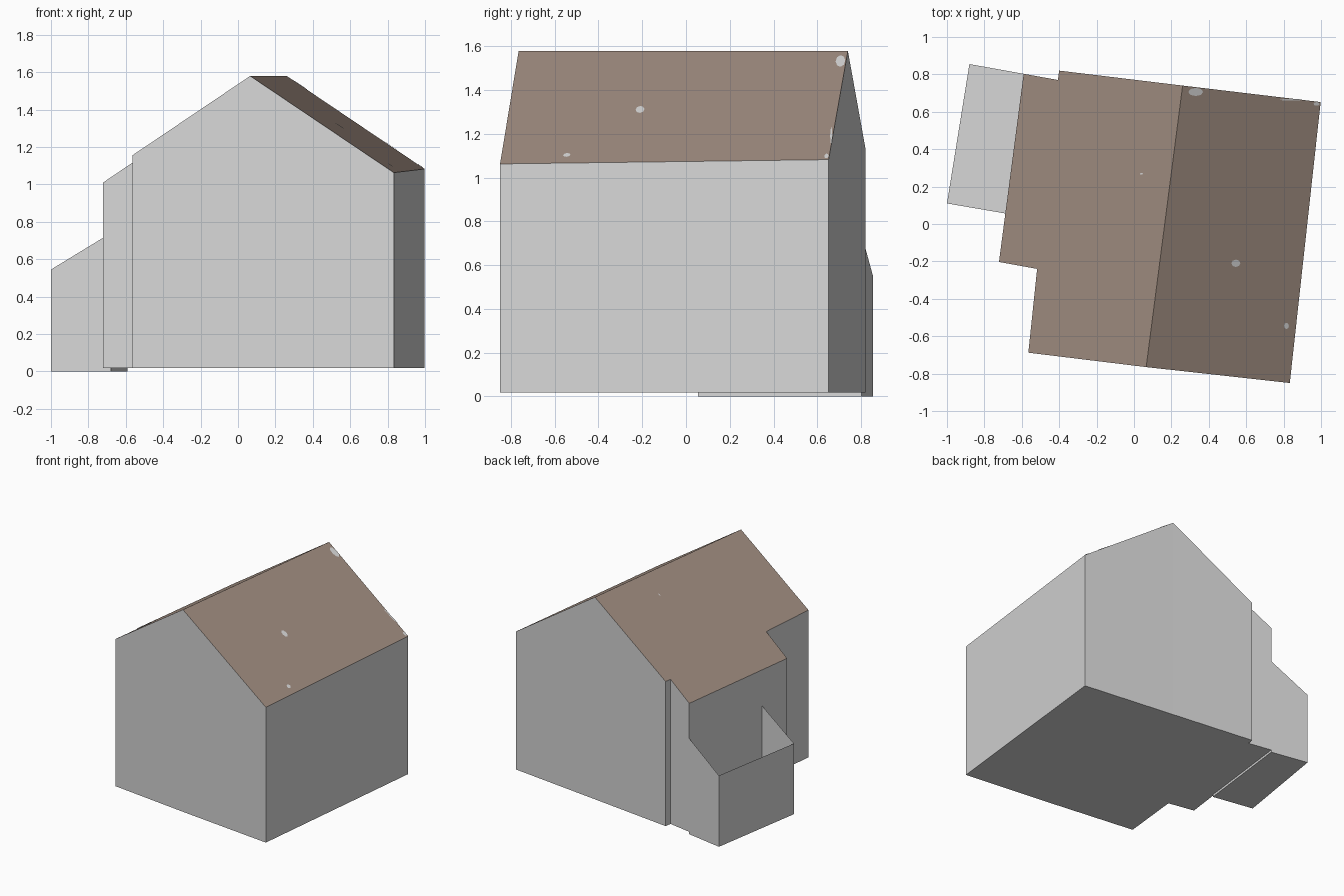
import bpy, bmesh, math
from mathutils import Vector

if "Cube" in bpy.data.objects:
    bpy.data.objects.remove(bpy.data.objects["Cube"])


def material(name, rgb):
    m = bpy.data.materials.new(name)
    m.diffuse_color = (*rgb, 1.0)
    m.use_nodes = True
    m.node_tree.nodes["Principled BSDF"].inputs["Base Color"].default_value = m.diffuse_color
    return m


GREY = material("wall grey", (0.68, 0.68, 0.68))
BROWN = material("roof brown", (0.345, 0.262, 0.215))


def build(name, faces, mat):
    """Make a flat shaded object from lists of corner points."""
    bm = bmesh.new()
    for pts in faces:
        bm.faces.new([bm.verts.new(p) for p in pts])
    bmesh.ops.remove_doubles(bm, verts=bm.verts, dist=0.0005)
    me = bpy.data.meshes.new(name)
    bm.to_mesh(me)
    bm.free()
    me.materials.append(mat)
    ob = bpy.data.objects.new(name, me)
    bpy.context.collection.objects.link(ob)
    return ob


# Gable roof: height falls off with distance from the ridge line
RIDGE_F, RIDGE_B = Vector((0.065, -0.765)), Vector((0.26, 0.74))
ALONG = (RIDGE_B - RIDGE_F).normalized()
ACROSS = Vector((ALONG.y, -ALONG.x))
PITCH, TOP, BASE = 0.669, 1.58, 0.018


def roof_point(p, lift=0.0):
    d = abs((Vector(p) - RIDGE_F).dot(ACROSS))
    return (p[0], p[1], TOP - PITCH * d + lift)


# Main house footprint, counter-clockwise from the front ridge end
right_half = [RIDGE_F, (0.833, -0.85), (0.998, 0.652), RIDGE_B]
left_half = [RIDGE_B, (-0.40, 0.82), (-0.407, 0.77), (-0.59, 0.803),
             (-0.722, -0.203), (-0.518, -0.24), (-0.565, -0.688), RIDGE_F]
outline = right_half + left_half[1:-1]

walls = [[(*a, BASE), (*b, BASE), roof_point(b), roof_point(a)]
         for a, b in zip(outline, outline[1:] + outline[:1])]
floor = [(*p, BASE) for p in reversed(outline)]
build("house_walls", walls + [floor], GREY)

# Two roof slopes
build("roof", [[roof_point(p) for p in half] for half in (right_half, left_half)], BROWN)

# Lean-to: open-topped, three walls, floor and low sill under the house wall
plan = [(-0.59, 0.803), (-0.88, 0.855), (-1.0, 0.11), (-0.68, 0.055)]
tops = [0.74, 0.55, 0.545, 0.74]
lean = [[(*plan[i], 0), (*plan[i + 1], 0),
         (*plan[i + 1], tops[i + 1]), (*plan[i], tops[i])] for i in range(3)]
lean.append([(*plan[3], 0), (*plan[0], 0), (*plan[0], BASE), (*plan[3], BASE)])
lean.append([(*p, 0) for p in plan])
build("lean_to", lean, GREY)

# Small pale patches lying on the roof: x, y, radius x, radius y
patches = [(0.33, 0.706, 0.04, 0.022), (0.545, -0.21, 0.024, 0.02),
           (0.815, -0.545, 0.013, 0.017), (0.84, 0.664, 0.06, 0.005),
           (0.976, 0.642, 0.016, 0.01), (0.04, 0.268, 0.008, 0.005)]
discs = []
for x, y, rx, ry in patches:
    discs.append([roof_point((x + rx * math.cos(a), y + ry * math.sin(a)), 0.003)
                  for a in (math.tau * k / 8 for k in range(8))])
build("roof_patches", discs, GREY)
